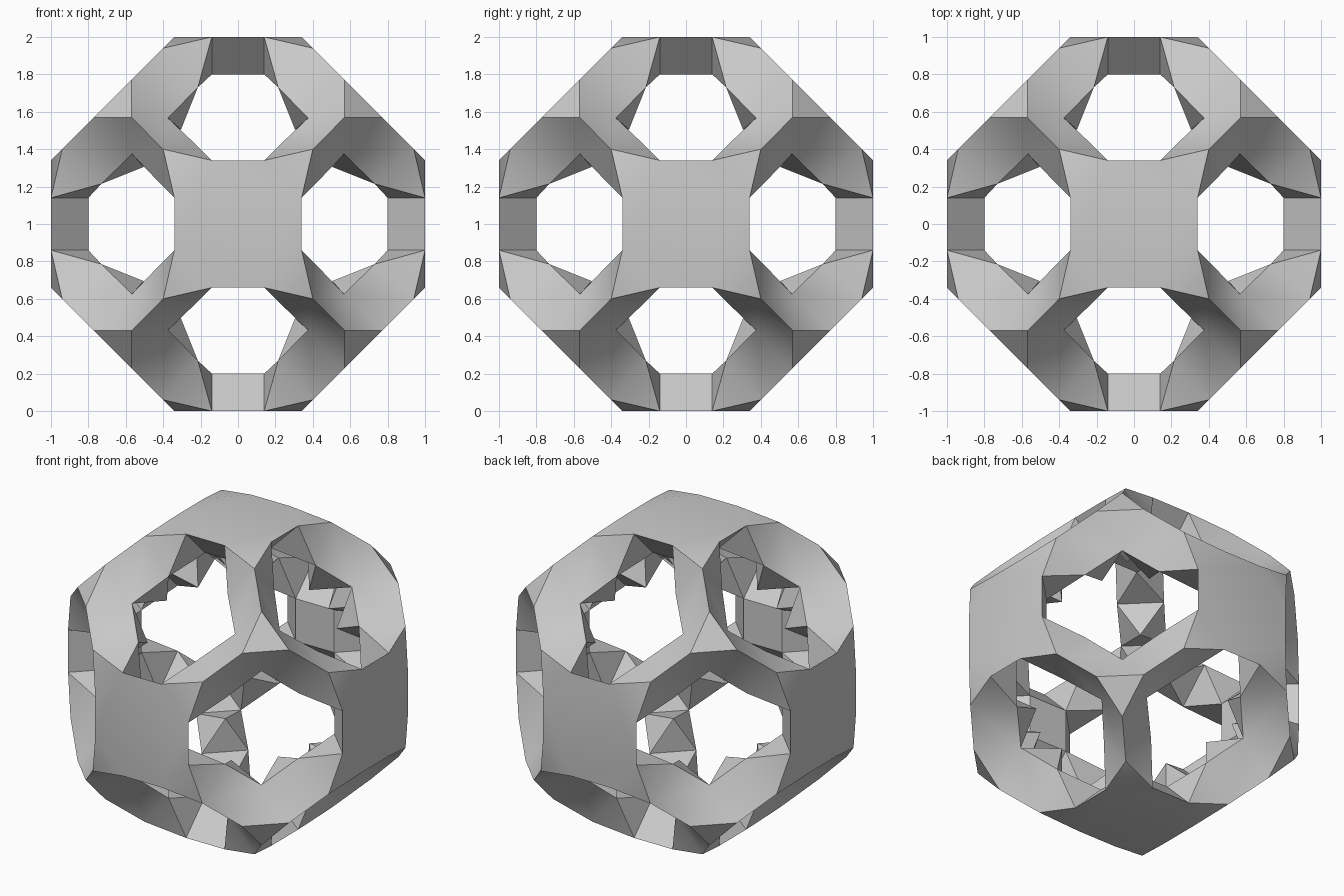
import bpy, bmesh, math
from itertools import permutations, product
from mathutils import Vector

if "Cube" in bpy.data.objects:
    bpy.data.objects.remove(bpy.data.objects["Cube"])

# Key points of one symmetric wedge (repeated by all cube symmetries)
A = (0.14, 0.34, 1.0)       # outer plate edge
B = (0.40, 0.40, 0.94)      # outer plate corner
C = (0.57, 0.57, 0.77)      # outer corner triangle
D = (0.14, 0.14, 0.80)      # inner plate corner
T = (0.215, 0.415, 0.73)    # hole throat
P = (0.375, 0.567, 0.567)   # hole throat tip
Q = (0.305, 0.305, 0.505)   # inner spike of each strut


def flip(p, axis):
    return tuple(-v if i == axis else v for i, v in enumerate(p))


def swap(p, i, j):
    q = list(p)
    q[i], q[j] = q[j], q[i]
    return tuple(q)


def sx(p):
    return flip(p, 0)


def sy(p):
    return flip(p, 1)


def xy(p):
    return swap(p, 0, 1)


def yz(p):
    return swap(p, 1, 2)


octagon = [A, xy(A), sy(xy(A)), sy(A), sx(sy(A)), sx(sy(xy(A))), sx(xy(A)), sx(A)]
faces = [
    octagon,                                  # outer plate
    [A, B, xy(A)],                            # plate corner
    [C, yz(C), swap(C, 0, 2)],                # outer corner triangle
    [A, B, T], [B, C, P, T], [C, yz(C), P],   # flared hole wall
    [A, sx(A), sx(D), D],                     # hole strip
    [A, D, T],                                # hole sliver
    [D, sx(D), sx(sy(D)), sy(D)],             # inner plate
    [D, T, xy(T)], [T, xy(T), Q],             # strut inside
    [T, P, Q], [P, xy(P), Q],                 # spike sides
    [P, xy(P), swap(P, 0, 2)],                # inner corner triangle
]

# Drilled frame: repeat the wedge over all 48 symmetries
bm = bmesh.new()
verts, done = {}, set()


def vert(p):
    key = tuple(round(v, 4) for v in p)
    if key not in verts:
        verts[key] = bm.verts.new(Vector((key[0], key[1], key[2] + 1.0)))
    return verts[key]


for order in permutations(range(3)):
    for signs in product((1, -1), repeat=3):
        for face in faces:
            loop = [vert([p[order[i]] * signs[i] for i in range(3)]) for p in face]
            key = frozenset(loop)
            if key not in done:
                done.add(key)
                bm.faces.new(loop)

bmesh.ops.recalc_face_normals(bm, faces=bm.faces[:])
mesh = bpy.data.meshes.new("drilled_frame")
bm.to_mesh(mesh)
bm.free()

frame = bpy.data.objects.new("drilled_frame", mesh)
bpy.context.collection.objects.link(frame)

grey = bpy.data.materials.new("light grey")
grey.diffuse_color = (0.6, 0.6, 0.6, 1.0)
grey.use_nodes = True
grey.node_tree.nodes["Principled BSDF"].inputs["Base Color"].default_value = grey.diffuse_color
mesh.materials.append(grey)

# Soft shading with crisp rims
bpy.context.view_layer.objects.active = frame
frame.select_set(True)
bpy.ops.object.shade_smooth_by_angle(angle=math.radians(30))
